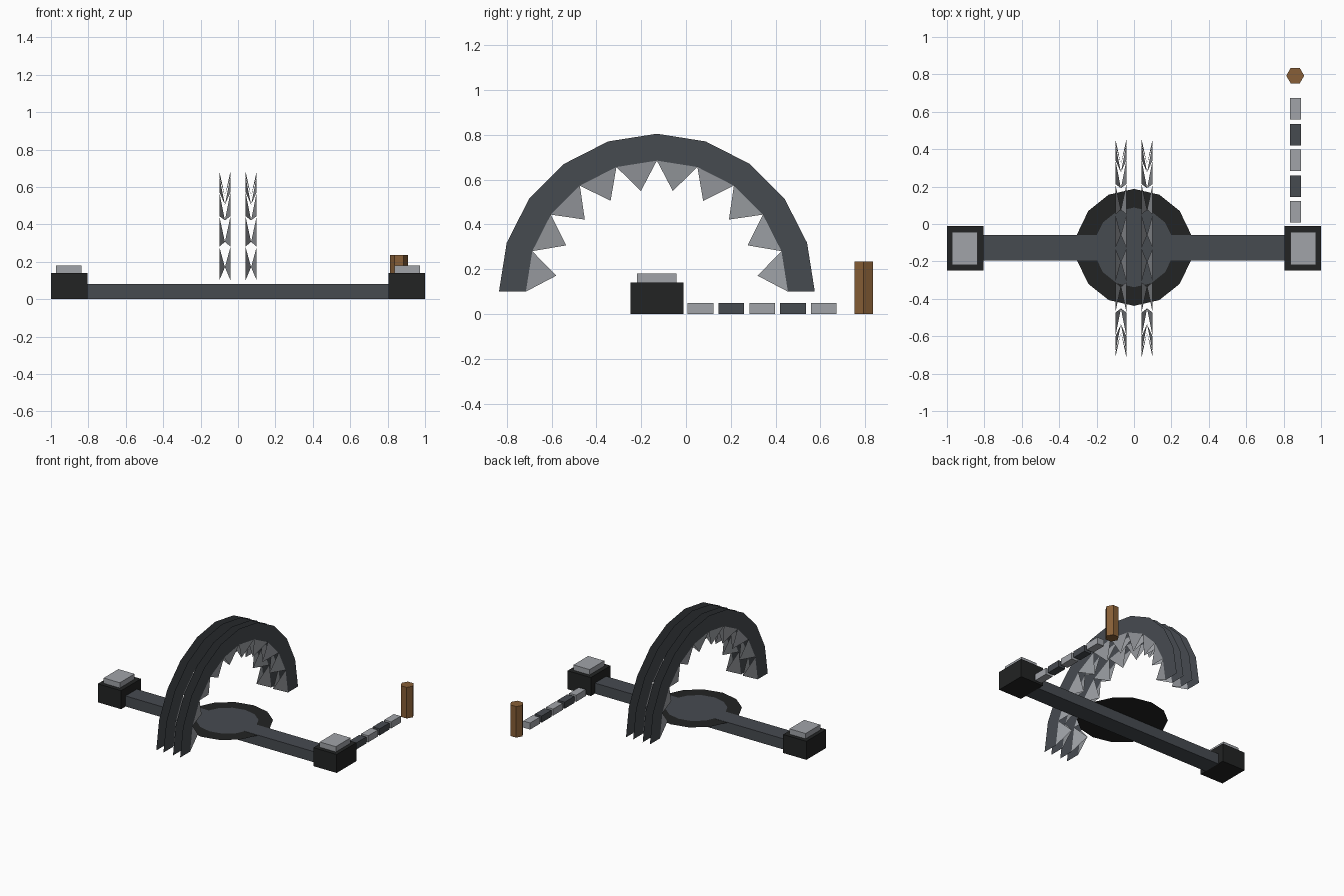
import bpy, bmesh, math

if "Cube" in bpy.data.objects:
    bpy.data.objects.remove(bpy.data.objects["Cube"])

CY = -0.13  # y of the trap's centre line


def material(name, rgb):
    m = bpy.data.materials.new(name)
    m.diffuse_color = (*rgb, 1)
    m.use_nodes = True
    m.node_tree.nodes["Principled BSDF"].inputs["Base Color"].default_value = m.diffuse_color
    return m


BLACK = material("black iron", (0.016, 0.017, 0.017))
DARK = material("dark steel", (0.062, 0.070, 0.081))
LIGHT = material("light steel", (0.355, 0.37, 0.395))
WOOD = material("brown wood", (0.245, 0.114, 0.038))


def finish(name, bm, mats):
    me = bpy.data.meshes.new(name)
    bm.to_mesh(me)
    bm.free()
    for m in mats:
        me.materials.append(m)
    ob = bpy.data.objects.new(name, me)
    bpy.context.collection.objects.link(ob)
    return ob


def box(name, x, y, z, mat):
    bm = bmesh.new()
    bmesh.ops.create_cube(bm, size=1)
    for v in bm.verts:
        v.co = [lo + (c + 0.5) * (hi - lo) for c, (lo, hi) in zip(v.co, (x, y, z))]
    return finish(name, bm, [mat])


def polygon(name, n, r, centre, start, mat, height=0):
    """Flat n-gon, extruded upwards when a height is given."""
    bm = bmesh.new()
    cx, cy, cz = centre
    a = [start + math.tau * i / n for i in range(n)]
    face = bm.faces.new([bm.verts.new((cx + r * math.cos(t), cy + r * math.sin(t), cz)) for t in a])
    if height:
        top = bmesh.ops.extrude_face_region(bm, geom=[face], use_keep_orig=True)
        for v in top["geom"]:
            if isinstance(v, bmesh.types.BMVert):
                v.co.z += height
        bmesh.ops.recalc_face_normals(bm, faces=bm.faces)
    return finish(name, bm, [mat])


def jaw(name, x_mid):
    """Two thin arched plates with teeth leaning together between them."""
    bm = bmesh.new()
    n, half = 10, 0.03

    def point(r, step, x):
        t = math.pi * step / n
        return bm.verts.new((x, CY - r * math.cos(t), 0.10 + r * math.sin(t)))

    for side in (-1, 1):
        x = x_mid + side * half
        outer = [point(0.705, i, x) for i in range(n + 1)]
        inner = [point(0.585, i, x) for i in range(n + 1)]
        for i in range(n):
            plate = [inner[i], outer[i], outer[i + 1], inner[i + 1]]
            tooth = [inner[i], inner[i + 1], point(0.455, i + 0.5, x_mid)]
            for verts, index in ((plate, 0), (tooth, 1)):
                f = bm.faces.new(verts)
                f.material_index = index
                f.normal_update()
                if f.normal.x * side < 0:
                    f.normal_flip()
    return finish(name, bm, [DARK, LIGHT])


# Base bar and pressure pan
box("base_bar", (-0.805, 0.805), (CY - 0.065, CY + 0.07), (0, 0.08), DARK)
polygon("pan_rim", 14, 0.3125, (0, CY + 0.005, 0.0785), math.pi / 2, BLACK)
polygon("pan_plate", 14, 0.213, (0, CY + 0.005, 0.0815), math.pi / 2, DARK)

# Spring blocks at both ends, with cap plates
for s, label in ((-1, "left"), (1, "right")):
    box(label + "_spring_block", sorted((s * 0.805, s * 1.0)), (CY - 0.118, CY + 0.118), (0, 0.14), BLACK)
    box(label + "_block_cap", sorted((s * 0.837, s * 0.972)), (CY - 0.088, CY + 0.088), (0.14, 0.18), LIGHT)

# Toothed jaws
jaw("left_jaw", -0.07)
jaw("right_jaw", 0.07)

# Chain links and anchor post
for i in range(5):
    y = 0.0075 + 0.1375 * i
    box(f"chain_link_{i + 1}", (0.834, 0.892), (y, y + 0.115), (0, 0.05), DARK if i % 2 else LIGHT)
polygon("anchor_post", 6, 0.048, (0.862, 0.793, 0), 0, WOOD, 0.235)
